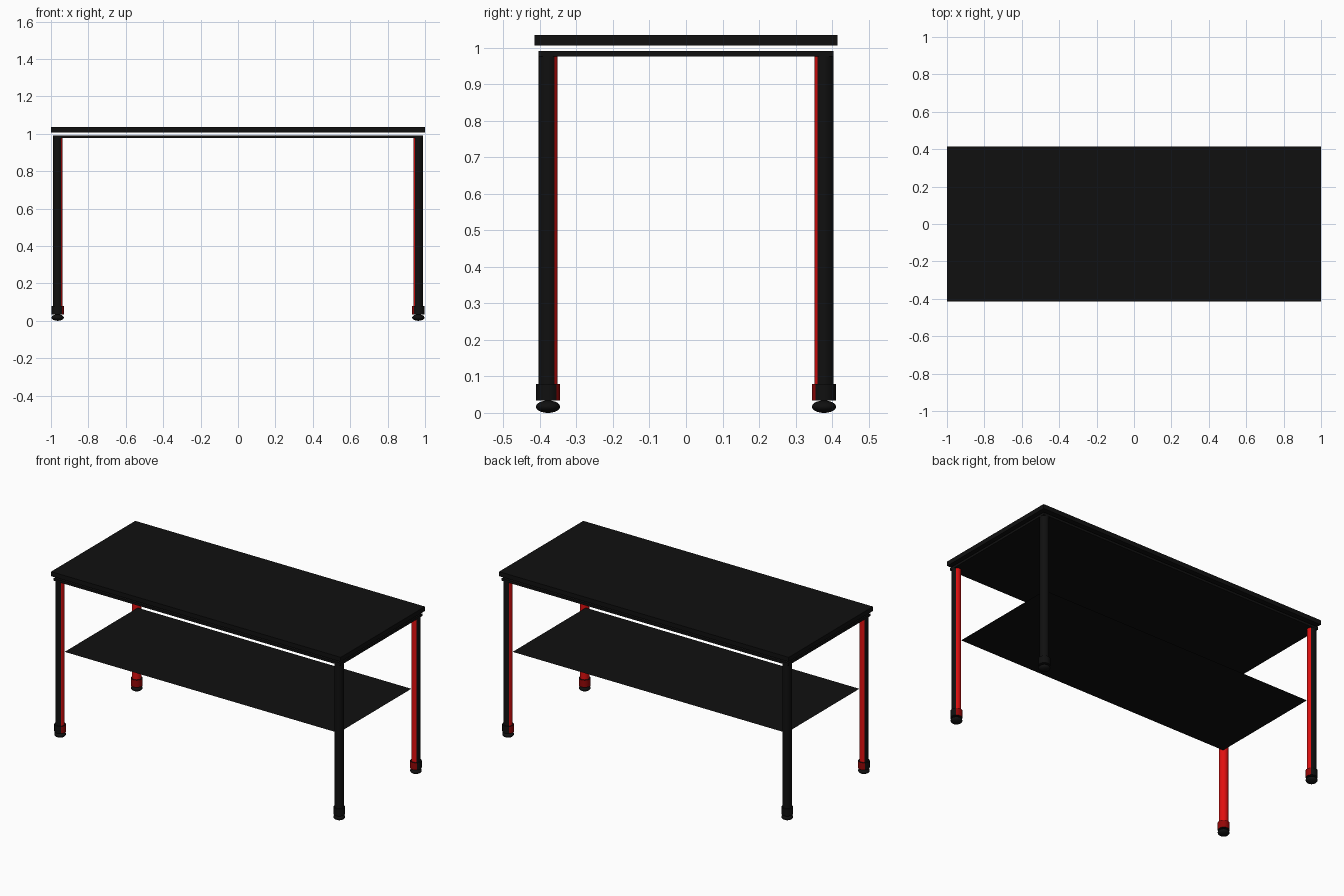
import bpy
from math import radians

if "Cube" in bpy.data.objects:
    bpy.data.objects.remove(bpy.data.objects["Cube"])


def material(name, rgb):
    m = bpy.data.materials.new(name)
    m.diffuse_color = (*rgb, 1)
    m.use_nodes = True
    m.node_tree.nodes["Principled BSDF"].inputs["Base Color"].default_value = m.diffuse_color
    return m


black = material("black", (0.005, 0.005, 0.005))
red = material("red", (0.75, 0.005, 0.005))
dark_red = material("dark_red", (0.3, 0.002, 0.002))


def slab(name, x, y, z0, z1):
    # Box with half sizes x, y between two heights
    bpy.ops.mesh.primitive_cube_add(size=2, location=(0, 0, (z0 + z1) / 2))
    ob = bpy.context.object
    ob.name = name
    ob.scale = (x, y, (z1 - z0) / 2)
    bpy.ops.object.transform_apply(location=False, rotation=False, scale=True)
    ob.data.materials.append(black)


def two_tone_tube(name, x, y, radius, z0, z1, inner):
    # Round post: black on the outer corner side, coloured on the inner side
    bpy.ops.mesh.primitive_cylinder_add(vertices=32, radius=radius, depth=z1 - z0,
                                        location=(x, y, (z0 + z1) / 2))
    ob = bpy.context.object
    ob.name = name
    ob.data.materials.append(black)
    ob.data.materials.append(inner)
    sx, sy = (1 if x > 0 else -1), (1 if y > 0 else -1)
    for face in ob.data.polygons:
        n = face.normal
        if abs(n.z) < 0.5 and n.x * sx + n.y * sy < 0:
            face.material_index = 1
    bpy.ops.object.shade_smooth_by_angle(angle=radians(30))


# Table top, floating just above the thin support plate
slab("table_top", 1.0, 0.415, 1.007, 1.035)
slab("support_plate", 0.99, 0.404, 0.977, 0.992)

# Paper-thin lower shelf
bpy.ops.mesh.primitive_plane_add(size=2, location=(0, 0, 0.528))
shelf = bpy.context.object
shelf.name = "lower_shelf"
shelf.scale = (0.945, 0.36, 1)
bpy.ops.object.transform_apply(location=False, rotation=False, scale=True)
shelf.data.materials.append(black)

# Four legs, each with a sleeve and a flattened round foot
for side, x in (("left", -0.964), ("right", 0.964)):
    for end, y in (("front", -0.378), ("back", 0.378)):
        tag = f"{end}_{side}"
        two_tone_tube(f"{tag}_leg", x, y, 0.026, 0.036, 0.985, red)
        two_tone_tube(f"{tag}_sleeve", x, y, 0.033, 0.034, 0.079, dark_red)
        bpy.ops.mesh.primitive_uv_sphere_add(segments=32, ring_count=16, radius=1,
                                             location=(x, y, 0.017))
        foot = bpy.context.object
        foot.name = f"{tag}_foot"
        foot.scale = (0.033, 0.033, 0.017)
        bpy.ops.object.transform_apply(location=False, rotation=False, scale=True)
        foot.data.materials.append(black)
        bpy.ops.object.shade_smooth()
